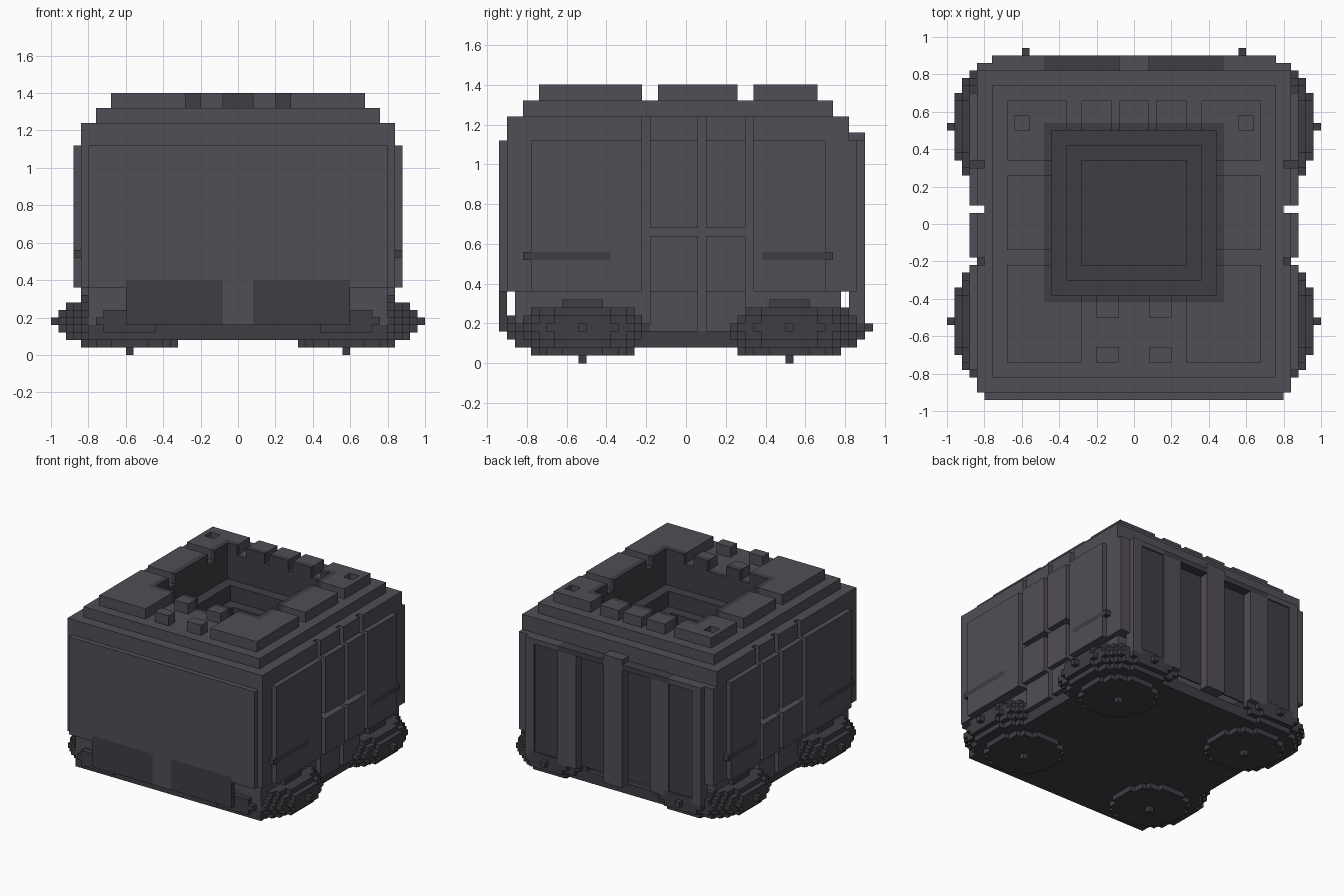
import bpy, bmesh, math

if "Cube" in bpy.data.objects:
    bpy.data.objects.remove(bpy.data.objects["Cube"])

def material(name, rgb):
    m = bpy.data.materials.new(name)
    m.diffuse_color = (*rgb, 1)
    m.use_nodes = True
    m.node_tree.nodes["Principled BSDF"].inputs["Base Color"].default_value = m.diffuse_color
    return m

LIGHT = material("hull_grey", (0.085, 0.075, 0.095))
DARK = material("dark_grey", (0.05, 0.047, 0.056))

def finish(name, bm, mat):
    me = bpy.data.meshes.new(name)
    bm.to_mesh(me)
    bm.free()
    me.materials.append(mat)
    ob = bpy.data.objects.new(name, me)
    bpy.context.collection.objects.link(ob)
    return ob

def boxes(name, mat, items, mirror=False):
    """Boxes given as (x0, x1, y0, y1, z0, z1), optionally mirrored in x."""
    bm = bmesh.new()
    items = list(items)
    if mirror:
        items += [(-b, -a, *rest) for a, b, *rest in items]
    for x0, x1, y0, y1, z0, z1 in items:
        vs = bmesh.ops.create_cube(bm, size=1)["verts"]
        for v in vs:
            v.co = (x0 + (v.co.x + .5) * (x1 - x0),
                    y0 + (v.co.y + .5) * (y1 - y0),
                    z0 + (v.co.z + .5) * (z1 - z0))
    return finish(name, bm, mat)

def frame(outer, inner, z0, z1):
    """Four boxes around a rectangular hole."""
    a, b, c, d = outer
    e, f, g, h = inner
    return [(a, e, c, d, z0, z1), (f, b, c, d, z0, z1),
            (e, f, c, g, z0, z1), (e, f, h, d, z0, z1)]

def hole(r):
    return (-r, r, .06 - r, .06 + r)

# Hull core, open at the top for the hatch
boxes("lower_hull", LIGHT, [(-.80, .80, -.86, .78, .16, .36)])
boxes("hull_core", LIGHT, [(-.80, .80, -.86, .82, .36, .80)]
      + frame((-.80, .80, -.86, .82), hole(.48), .80, 1.24))
boxes("roof_rim", LIGHT, frame((-.76, .76, -.82, .74), hole(.48), 1.24, 1.32))
boxes("base_plate", DARK, [(-.80, .80, -.86, .82, .08, .16)])

# Stepped hatch pit
boxes("hatch_pit", DARK, frame(hole(.48), hole(.44), .80, 1.32)
      + frame(hole(.44), hole(.36), .80, 1.12)
      + frame(hole(.36), hole(.28), .80, 1.00)
      + [(*hole(.28), .80, .88)])

# Raised roof blocks and their dark edges along the pit
roof = [(.28, .68, -.74, -.42), (.48, .68, -.42, -.22), (.48, .68, -.14, .26),
        (.36, .68, .58, .66), (.36, .56, .54, .58), (.64, .68, .34, .58),
        (.48, .64, .34, .50), (.48, .56, .50, .54),
        (.12, .28, .54, .66), (0, .08, .54, .66), (.08, .20, -.74, -.66),
        (.08, .20, -.50, -.42)]
boxes("roof_blocks", LIGHT, [(*r, 1.32, 1.40) for r in roof], True)
edges = [(.44, .48, -.42, -.22), (.44, .48, -.14, .26), (.44, .48, .34, .54),
         (.28, .44, -.42, -.38), (.08, .20, -.42, -.38), (.36, .44, .50, .54),
         (.12, .28, .50, .54), (0, .08, .50, .54)]
boxes("pit_edges", DARK, [(*r, 1.32, 1.40) for r in edges], True)

# Front wall and panel
boxes("front_wall", LIGHT, [(-.84, .84, -.90, -.86, .36, 1.24)])
boxes("front_panel", LIGHT, [(-.80, .80, -.94, -.90, .40, 1.12),
                             (-.08, .08, -.94, -.90, .16, .40),
                             (.60, .80, -.94, -.90, .36, .40),
                             (-.80, -.60, -.94, -.90, .36, .40)])
boxes("front_dark_panels", DARK, [(.08, .60, -.94, -.90, .16, .40)], True)

# Side plating in two layers, with grooves between plates
boxes("side_plates", LIGHT, [(.80, .84, *r) for r in (
    (-.86, -.22, .36, 1.24), (.34, .82, .36, 1.24),
    (-.18, .06, .68, 1.24), (.10, .30, .68, 1.24),
    (-.18, .06, .16, .64), (.10, .30, .16, .64))], True)
boxes("side_raised_plates", LIGHT, [(.84, .88, *r) for r in (
    (-.78, -.22, .36, .52), (-.78, -.22, .56, 1.12), (-.38, -.22, .52, .56),
    (.34, .70, .36, .52), (.34, .70, .56, 1.12), (.34, .38, .52, .56),
    (-.18, .06, .68, 1.12), (.10, .30, .68, 1.12),
    (-.18, .06, .36, .64), (.10, .30, .36, .64))], True)
boxes("side_stripes", DARK, [(.84, .88, -.82, -.38, .52, .56),
                             (.84, .88, .38, .74, .52, .56)], True)

# Back wall: posts, dark recesses and lintels
boxes("back_posts", LIGHT, [(.32, .48, .82, .90, .20, 1.08),
                            (.68, .76, .82, .90, .20, 1.12),
                            (.48, .68, .82, .90, 1.08, 1.12),
                            (.76, .84, .82, .86, .36, 1.12)], True)
boxes("back_centre_post", LIGHT, [(-.08, .08, .82, .90, .16, 1.16)])
boxes("back_dark_panels", DARK, [(.08, .32, .82, .83, .20, 1.08),
                                 (.48, .68, .82, .89, .20, 1.08),
                                 (.08, .48, .82, .90, 1.08, 1.12)], True)

# Stepped hover pads: blocky flattened spheres, exposed faces only
def pad(name, cx, cy, n=10, nz=4, s=.04):
    cells = {(i, j, k) for i in range(-n, n + 1) for j in range(-n, n + 1)
             for k in range(-nz, nz + 1)
             if (i * i + j * j) / n ** 2 + k * k / nz ** 2 <= 1.0001}
    bm = bmesh.new()
    for c in cells:
        for ax in range(3):
            for sg in (-1, 1):
                nb = list(c)
                nb[ax] += sg
                if tuple(nb) in cells:
                    continue
                quad = []
                for u, w in ((-1, -1), (1, -1), (1, 1), (-1, 1)):
                    p = list(c)
                    p[ax] += sg * .5
                    p[(ax + 1) % 3] += sg * u * .5
                    p[(ax + 2) % 3] += w * .5
                    quad.append(bm.verts.new((cx + p[0] * s, cy + p[1] * s,
                                              .18 + p[2] * s)))
                bm.faces.new(quad)
    bmesh.ops.remove_doubles(bm, verts=bm.verts, dist=.001)
    bmesh.ops.dissolve_limit(bm, angle_limit=math.radians(1),
                             verts=bm.verts, edges=bm.edges)
    finish(name, bm, DARK)

for sx, side in ((-1, "left"), (1, "right")):
    for sy, end in ((-1, "front"), (1, "back")):
        pad(f"{end}_{side}_pad", sx * .58, sy * .52)
